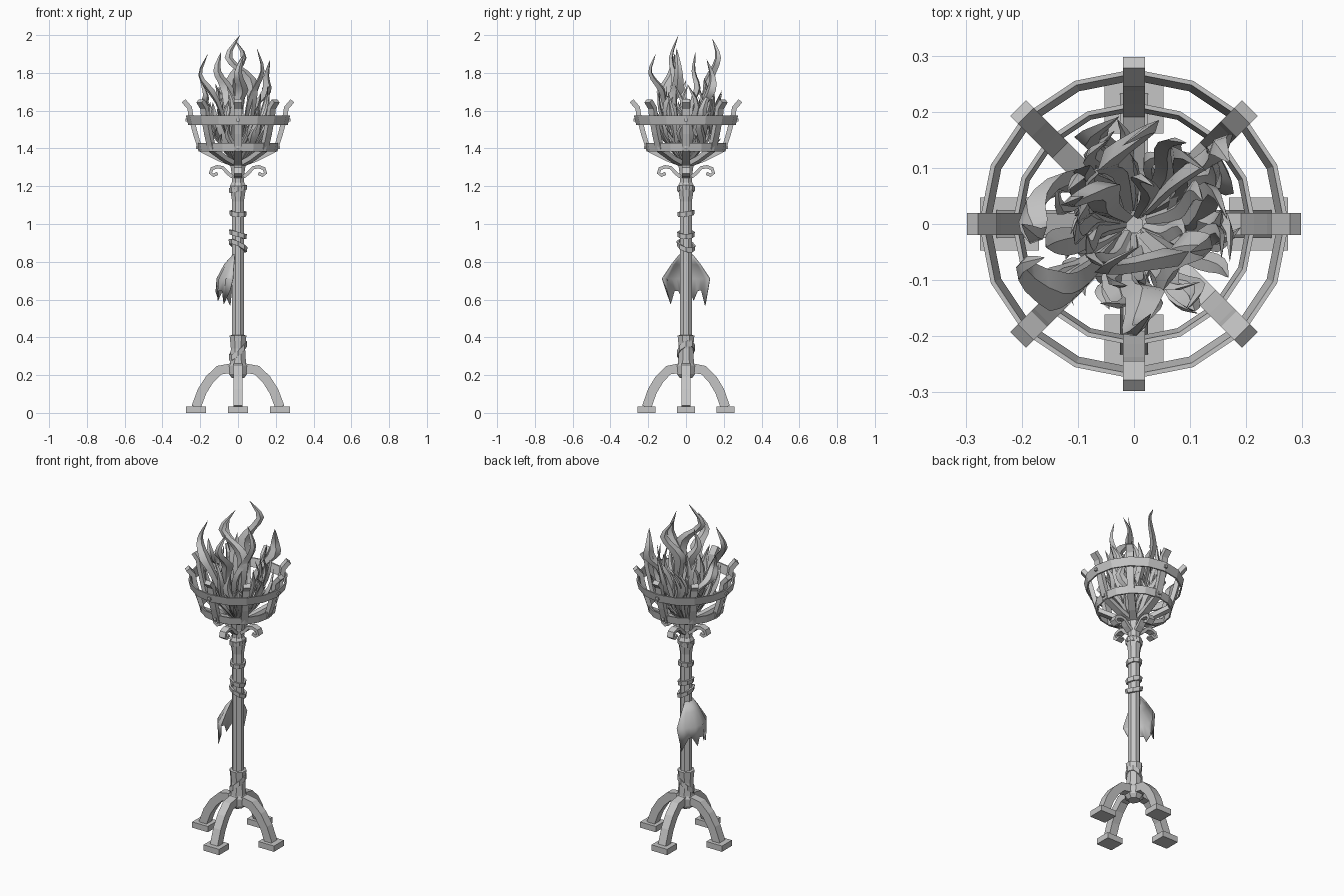
import bpy, bmesh, math, random
from mathutils import Vector, Matrix

if "Cube" in bpy.data.objects:
    bpy.data.objects.remove(bpy.data.objects["Cube"], do_unlink=True)

random.seed(5)
GREY = (0.56, 0.56, 0.56, 1)
iron = bpy.data.materials.new("plain grey")
iron.use_nodes = True
iron.diffuse_color = GREY
iron.node_tree.nodes["Principled BSDF"].inputs["Base Color"].default_value = GREY

RECT = [(-1, -1), (1, -1), (1, 1), (-1, 1)]
DIAMOND = [(-1, 0), (0, -1), (1, 0), (0, 1)]


def finish(bm, name, smooth=False, closed=True):
    if closed:
        bmesh.ops.recalc_face_normals(bm, faces=bm.faces)
    mesh = bpy.data.meshes.new(name)
    bm.to_mesh(mesh)
    bm.free()
    obj = bpy.data.objects.new(name, mesh)
    bpy.context.collection.objects.link(obj)
    mesh.materials.append(iron)
    if smooth:
        bpy.ops.object.select_all(action='DESELECT')
        obj.select_set(True)
        bpy.context.view_layer.objects.active = obj
        bpy.ops.object.shade_smooth_by_angle(angle=math.radians(40))
    return obj


def loft(bm, rings, loop=False):
    """Skin a list of equal vertex rings, capping the ends unless looped."""
    vs = [[bm.verts.new(p) for p in ring] for ring in rings]
    n = len(vs[0])
    for a, b in zip(vs, vs[1:] + vs[:1] if loop else vs[1:]):
        for i in range(n):
            j = (i + 1) % n
            bm.faces.new((a[i], a[j], b[j], b[i]))
    if not loop:
        bm.faces.new(vs[0])
        bm.faces.new(vs[-1])


def sweep(bm, path, side, widths, depths, section=RECT):
    """Sweep a section along a path; side fixes the width direction."""
    pts = [Vector(p) for p in path]
    rings = []
    for i, p in enumerate(pts):
        tangent = (pts[min(i + 1, len(pts) - 1)] - pts[max(i - 1, 0)]).normalized()
        normal = side.cross(tangent).normalized()
        rings.append([p + side * (u * widths[i]) + normal * (v * depths[i]) for u, v in section])
    loft(bm, rings)


def bar(name, profile, width, depth, angle=0, stretch=1):
    """Bent flat bar drawn in the radius/height plane, turned about z."""
    bm = bmesh.new()
    n = len(profile)
    sweep(bm, [(r * stretch, 0, z) for r, z in profile], Vector((0, 1, 0)), [width / 2] * n, [depth / 2] * n)
    bm.transform(Matrix.Rotation(angle, 4, 'Z'))
    return finish(bm, name)


def box(name, centre, size):
    bm = bmesh.new()
    bmesh.ops.create_cube(bm, size=1, matrix=Matrix.Translation(centre) @ Matrix.Diagonal((*size, 1)))
    return finish(bm, name)


def turned(name, profile, sides):
    """Solid of revolution with flat sides."""
    bm = bmesh.new()
    step = math.tau / sides
    loft(bm, [[(r * math.cos((i + .5) * step), r * math.sin((i + .5) * step), z)
               for i in range(sides)] for r, z in profile])
    return finish(bm, name)


def band(name, r, z, height, thick, sides, tilt=0, flare=0, turn=0):
    """Hoop with rectangular section; tilt slopes it like wound cloth."""
    bm = bmesh.new()
    rings = []
    for i in range(sides):
        a = math.tau * i / sides
        c, s = math.cos(a), math.sin(a)
        zc = z + tilt * math.cos(a - turn)
        rings.append([(q * c, q * s, zc + h) for q, h in (
            (r - thick, -height / 2), (r, -height / 2),
            (r + flare, height / 2), (r - thick + flare, height / 2))])
    loft(bm, rings, loop=True)
    return finish(bm, name)


# Stand: hub, four arched legs and square feet
turned("hub", [(.035, .185), (.052, .205), (.055, .25), (.042, .27)], 8)
LEG = [(.03, .238), (.1, .226), (.15, .178), (.19, .115), (.222, .03)]
for k in range(4):
    a = k * math.pi / 2
    reach = 1 if k % 2 == 0 else .94
    bar("leg", LEG, .05, .05, a, reach)
    centre = Vector((math.cos(a), math.sin(a), 0)) * (.222 * reach)
    box("foot", centre + Vector((0, 0, .0175)), (.105, .094, .035))

# Pole with lower sleeve and upper socket
turned("pole", [(.034, .2), (.034, 1.2), (.037, 1.27), (.045, 1.32)], 8)
turned("lower_sleeve", [(.046, .26), (.041, .34), (.048, .41), (.034, .412)], 8)
band("sleeve_wrap", .048, .33, .03, .01, 8, .04, turn=.4)
turned("upper_socket", [(.034, 1.12), (.042, 1.17), (.047, 1.2), (.036, 1.22)], 8)

# Wrappings around the pole
for z, r, tilt, turn in ((1.185, .046, .008, 0), (1.055, .043, .006, 2), (.945, .044, -.012, 0),
                         (.885, .047, -.024, .5)):
    band("pole_wrap", r, z, .026, .012, 8, tilt, .003, turn)

# Ragged cloth hanging on the right side of the pole
bm = bmesh.new()
COLS = 10
rows = []
for z, half, out, back in ((.835, .035, .025, .01), (.785, .075, .07, .05),
                           (.71, .125, .105, .075), (.635, .1, .11, .065)):
    row = []
    for i in range(COLS + 1):
        u = 2 * i / COLS - 1
        drop = 0
        if z < .65:
            drop = (-.045 if i % 3 == 1 else .01) * (.5 + abs(u))
        fold = .005 * (-1) ** i if z < .75 else 0
        row.append(bm.verts.new((-out + back * u * u + fold, u * half, z + drop)))
    rows.append(row)
for a, b in zip(rows, rows[1:]):
    for i in range(COLS):
        bm.faces.new((a[i], b[i], b[i + 1], a[i + 1]))
cloth = finish(bm, "hanging_cloth", True, False)
solid = cloth.modifiers.new("thickness", 'SOLIDIFY')
solid.thickness = .004

# Four scrolls under the basket
SCROLL = [(.03, 1.25), (.055, 1.27), (.08, 1.298), (.11, 1.303), (.138, 1.293), (.146, 1.27), (.13, 1.258), (.108, 1.268)]
for k in range(4):
    bar("scroll", SCROLL, .04, .018, k * math.pi / 2)

# Fire basket: eight hooked ribs, two thin hoops and rivets
RIB = [(.02, 1.315), (.1, 1.345), (.2, 1.395), (.226, 1.48), (.25, 1.575), (.256, 1.615), (.288, 1.652)]
for k in range(8):
    bar("basket_rib", RIB, .04, .026, k * math.pi / 4, 1 if k % 2 == 0 else .98)
band("lower_hoop", .209, 1.405, .045, .008, 16, flare=.008)
band("upper_hoop", .264, 1.55, .05, .008, 16, flare=.012)
for r, z in ((.214, 1.405), (.271, 1.55)):
    for k in range(4):
        a = k * math.pi / 2
        box("rivet", (r * math.cos(a), r * math.sin(a), z), (.016, .016, .016))


# Flames: tapering tongues that curl through control points
def tongue(bm, points, width, phase):
    pts = [Vector(p) for p in points]
    pts = [2 * pts[0] - pts[1]] + pts + [2 * pts[-1] - pts[-2]]
    path = []
    for a, b, c, d in zip(pts, pts[1:], pts[2:], pts[3:]):
        for t in (0, 1 / 3, 2 / 3):
            path.append(b + (c - a) * (t / 2) + (2 * a - 5 * b + 4 * c - d) * (t * t / 2)
                        + (3 * b - a - 3 * c + d) * (t ** 3 / 2))
    path.append(pts[-2])
    widths = []
    for i in range(len(path)):
        t = i / (len(path) - 1)
        widths.append(width * (.4 + 1.2 * t if t < .5 else ((1 - t) * 2) ** .8 + .02))
    side = Vector((math.cos(phase), math.sin(phase), 0))
    sweep(bm, path, side, widths, [w * .5 for w in widths], DIAMOND)


TALL = [
    [(.07, -.06, 1.62), (.06, -.06, 1.77), (-.05, -.08, 1.88), (.01, -.04, 2.0)],
    [(-.02, .1, 1.63), (-.04, .12, 1.76), (.03, .17, 1.88), (-.02, .14, 1.98)],
    [(-.09, -.1, 1.6), (-.14, -.12, 1.7), (-.2, -.08, 1.79), (-.16, -.06, 1.9)],
    [(-.05, .03, 1.62), (-.06, .06, 1.72), (-.11, .04, 1.81), (-.09, .05, 1.91)],
    [(.08, .08, 1.6), (.15, .13, 1.7), (.15, .14, 1.78), (.17, .11, 1.87)],
    [(.05, -.1, 1.6), (.08, -.05, 1.7), (.13, -.04, 1.81), (.1, -.05, 1.93)],
    [(0, -.11, 1.62), (.02, -.13, 1.71), (0, -.19, 1.8), (.03, -.16, 1.9)],
    [(-.12, .08, 1.55), (-.18, .03, 1.62), (-.17, -.02, 1.68), (-.2, 0, 1.76)],
]
bm = bmesh.new()
for k, points in enumerate(TALL):
    x, y, z = points[0]
    tongue(bm, [(x * .3, y * .3, 1.35)] + points, .036, .3 + k % 3 * .5)
finish(bm, "tall_flames", True)


def ring_of_tongues(name, count, reach, height, width, belly):
    """Seeded spray of bowed tongues fanning out of the basket floor."""
    bm = bmesh.new()
    for k in range(count):
        a = k * 2.4 + random.uniform(-.2, .2)
        r = random.uniform(*reach)
        z = random.uniform(*height) - r * .5
        curl = random.uniform(-.4, .4)
        points = []
        for t, bulge, twist in ((0, 0, 0), (.35, belly, 0), (.7, belly, 1), (1, 0, 0)):
            q, b = r * (.2 + .8 * t) + bulge, a + curl * twist
            points.append((q * math.cos(b), q * math.sin(b), 1.34 + (z - 1.34) * t))
        tongue(bm, points, random.uniform(*width), a + random.uniform(.6, 2.4))
    finish(bm, name, True)


ring_of_tongues("middle_flames", 30, (.07, .2), (1.68, 1.86), (.02, .032), .025)
ring_of_tongues("low_flames", 28, (.09, .2), (1.55, 1.7), (.012, .022), .01)
